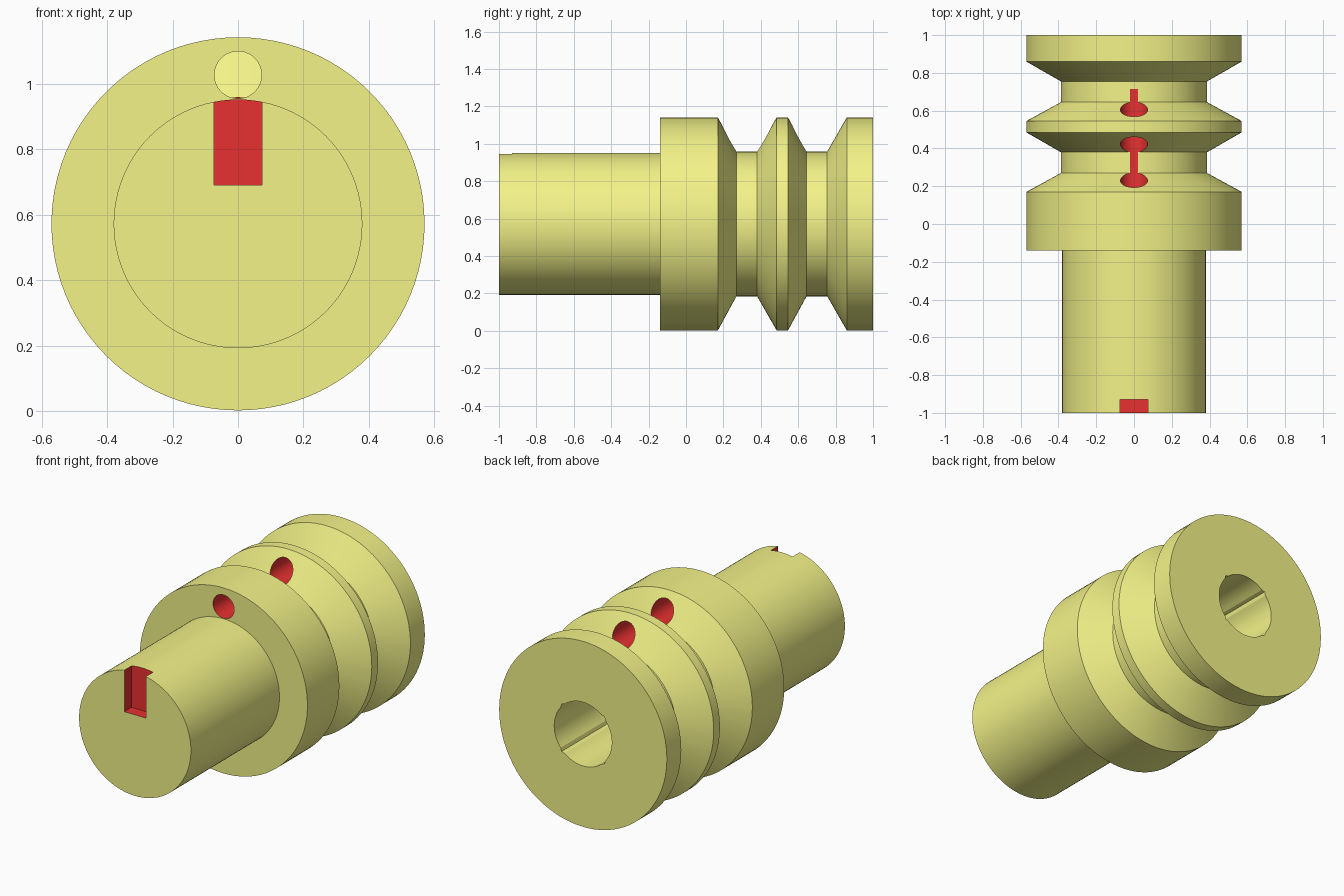
import bpy, bmesh, math
from mathutils import Matrix, Vector

if "Cube" in bpy.data.objects:
    bpy.data.objects.remove(bpy.data.objects["Cube"])

AXIS_Z = 0.572   # height of the turning axis
SIDES = 96


def material(name, color):
    m = bpy.data.materials.new(name)
    m.diffuse_color = (*color, 1)
    m.use_nodes = True
    m.node_tree.nodes["Principled BSDF"].inputs["Base Color"].default_value = m.diffuse_color
    return m


yellow = material("yellow", (0.9, 0.9, 0.25))
red = material("red", (0.8, 0.03, 0.03))


def make_object(name, bm, mat):
    bmesh.ops.recalc_face_normals(bm, faces=bm.faces)
    me = bpy.data.meshes.new(name)
    bm.to_mesh(me)
    bm.free()
    me.materials.append(mat)
    ob = bpy.data.objects.new(name, me)
    bpy.context.collection.objects.link(ob)
    return ob


def rod(name, radius_at, y0, y1, z, mat, sides=64):
    """Prism along y whose outline radius is a function of the angle."""
    bm = bmesh.new()
    ring = []
    for i in range(sides):
        a = math.tau * i / sides
        r = radius_at(a)
        ring.append(bm.verts.new((r * math.cos(a), y0, z + r * math.sin(a))))
    face = bm.faces.new(ring)
    new = bmesh.ops.extrude_face_region(bm, geom=[face], use_keep_orig=True)["geom"]
    bmesh.ops.translate(bm, vec=(0, y1 - y0, 0),
                        verts=[v for v in new if isinstance(v, bmesh.types.BMVert)])
    return make_object(name, bm, mat)


def block(name, lo, hi, mat):
    lo, hi = Vector(lo), Vector(hi)
    bm = bmesh.new()
    place = Matrix.Translation((lo + hi) / 2) @ Matrix.Diagonal((*(hi - lo), 1))
    bmesh.ops.create_cube(bm, size=1, matrix=place)
    return make_object(name, bm, mat)


# Turned body: shaft, flange and two V grooves, as (y, radius)
profile = [(-1, 0), (-1, 0.38), (-0.14, 0.38), (-0.14, 0.57), (0.17, 0.57),
           (0.27, 0.387), (0.38, 0.387), (0.485, 0.57), (0.545, 0.57),
           (0.645, 0.387), (0.755, 0.387), (0.86, 0.57), (1, 0.57), (1, 0)]
bm = bmesh.new()
verts = [bm.verts.new((0, y, AXIS_Z + r)) for y, r in profile]
edges = [bm.edges.new(pair) for pair in zip(verts, verts[1:])]
bmesh.ops.spin(bm, geom=verts + edges, cent=(0, 0, AXIS_Z), axis=(0, 1, 0),
               angle=math.tau, steps=SIDES)
bmesh.ops.remove_doubles(bm, verts=bm.verts, dist=1e-4)
# one flat face for each end disc
for end in (-1, 1):
    disc = [f for f in bm.faces if all(abs(v.co.y - end) < 1e-4 for v in f.verts)
            and any(math.hypot(v.co.x, v.co.z - AXIS_Z) < 1e-3 for v in f.verts)]
    bmesh.ops.dissolve_faces(bm, faces=disc, use_verts=True)
body = make_object("turned_body", bm, yellow)


def bore_radius(a):
    """Circle with the corners of a slightly larger square poking out."""
    return max(0.196, 0.146 / max(abs(math.cos(a)), abs(math.sin(a))))


# Cutters: bore in the back, pin hole through the rims, slot in the shaft end
cutters = [
    rod("bore_cutter", bore_radius, 0.0, 1.1, AXIS_Z, yellow),
    rod("pin_hole_cutter", lambda a: 0.072, -0.2, 0.715, 1.027, red),
    block("slot_cutter", (-0.073, -1.1, 0.69), (0.073, -0.93, 1.1), red),
]
bpy.context.view_layer.objects.active = body
body.select_set(True)
for c in cutters:
    c.hide_render = True
    mod = body.modifiers.new(c.name, 'BOOLEAN')
    mod.operation = 'DIFFERENCE'
    mod.solver = 'EXACT'
    mod.material_mode = 'TRANSFER'
    mod.object = c
    bpy.ops.object.modifier_apply(modifier=mod.name)
    bpy.data.objects.remove(c, do_unlink=True)

bpy.ops.object.shade_smooth_by_angle(angle=math.radians(20))
